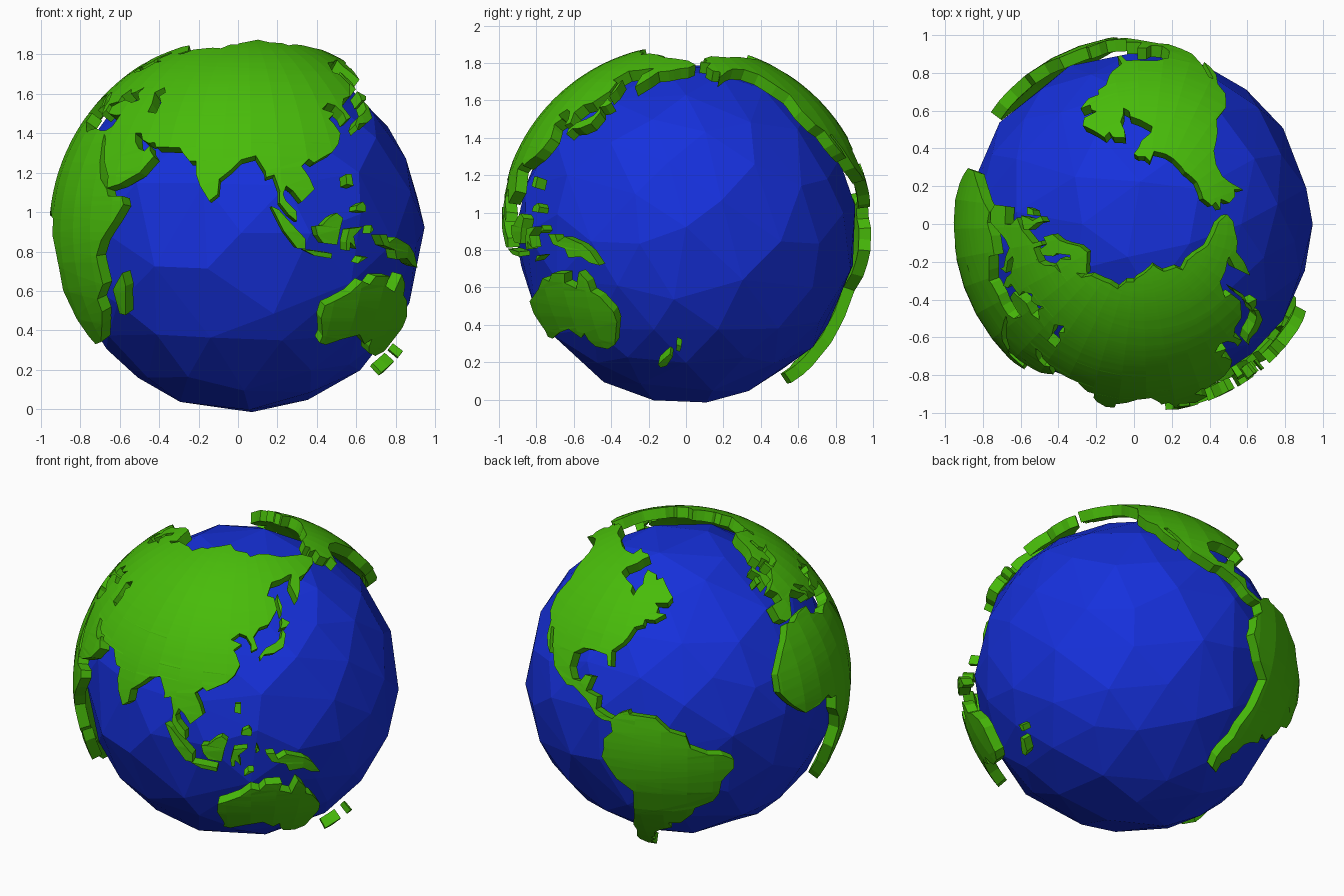
import bpy, bmesh
from math import sin, cos, radians
from mathutils import Vector
from mathutils.geometry import tessellate_polygon

LAND_CENTRE = Vector((0.042, 0, 0.9))
R_OUT, R_IN, FRONT_LON = 1.0, 0.935, 88.5


def paint(name, rgb):
    m = bpy.data.materials.new(name)
    m.diffuse_color = (*rgb, 1)
    return m


GREEN = paint("green", (0.065, 0.5, 0.003))
BLUE = paint("blue", (0.008, 0.03, 0.72))


def on_globe(lon, lat, r):
    a, b = radians(lon - FRONT_LON), radians(lat)
    return LAND_CENTRE + r * Vector((sin(a) * cos(b), -cos(a) * cos(b), sin(b)))


def land(name, outline, holes=(), shift=0):
    """Fill a (lon, lat) outline, cut it on a 9 degree grid, wrap it and thicken it."""
    loops = [[Vector((x + shift, y, 0)) for x, y in lp] for lp in (outline, *holes)]
    bm = bmesh.new()
    vs = [bm.verts.new(p) for lp in loops for p in lp]
    for tri in tessellate_polygon(loops):
        if len(set(tri)) == 3:
            bm.faces.new([vs[i] for i in tri])
    for axis in (0, 1):
        n = Vector((1 - axis, axis, 0))
        lo, hi = min(p[axis] for p in loops[0]), max(p[axis] for p in loops[0])
        for k in range(-180, 200, 9):
            if lo < k < hi:
                bmesh.ops.bisect_plane(bm, geom=bm.verts[:] + bm.edges[:] + bm.faces[:],
                                       plane_co=n * k, plane_no=n)
    flat = bm.verts[:]
    ext = bmesh.ops.extrude_face_region(bm, geom=bm.faces[:], use_keep_orig=True)
    top = {g for g in ext["geom"] if isinstance(g, bmesh.types.BMVert)}
    for v in flat:
        v.co = on_globe(v.co.x, v.co.y, R_IN)
    for v in top:
        v.co = on_globe(v.co.x, v.co.y, R_OUT)
    bmesh.ops.recalc_face_normals(bm, faces=bm.faces[:])
    me = bpy.data.meshes.new(name)
    bm.to_mesh(me)
    bm.free()
    me.materials.append(GREEN)
    bpy.context.collection.objects.link(bpy.data.objects.new(name, me))


# Ocean ball: decimated icosphere for irregular low-poly facets
bpy.ops.mesh.primitive_ico_sphere_add(subdivisions=4, radius=0.905, location=(0.03, 0, 0.895))
ocean = bpy.context.object
ocean.name = "ocean_ball"
ocean.data.materials.append(BLUE)
dec = ocean.modifiers.new("facets", 'DECIMATE')
dec.ratio = 0.17

# Eurasia: southern, northern and Mediterranean coasts, with an inland sea
south = [(32.5, 31), (32.5, 29.8), (34.5, 28), (38, 21), (41.5, 16.5), (42, 12.8), (47, 14), (51, 16),
         (54, 17.5), (56, 20), (58, 22.5), (56, 24.5), (55.5, 26), (54, 24.2), (51.5, 25), (49.5, 27),
         (48, 30), (50.5, 30), (52, 27.8), (55, 26.7), (57, 27), (58, 25.5), (66.5, 25.3), (68, 23.5),
         (70.5, 21), (72.7, 21), (73, 17), (74.5, 13.5), (77.5, 9), (80, 11), (80.3, 15.5), (84, 18.5),
         (87, 21.5), (91.5, 22.7), (94.3, 18), (94.5, 16), (97, 16.8), (98.5, 12), (98.3, 8.5), (101, 5),
         (103.5, 3), (103.3, 6), (100.3, 9), (99.5, 11), (100.5, 13.5), (102.5, 12), (105, 8.7),
         (107, 10.5), (109.3, 12.5), (108, 16), (105.8, 19.5), (108.5, 21.7), (110, 20.5), (114, 22.5),
         (117, 23.8), (120, 26.5), (122, 30), (120.5, 33.5), (119.3, 35), (122.5, 37), (118, 38.5),
         (121.5, 40.7), (124.5, 39.8), (126.5, 37), (126.5, 34.5), (129.2, 35.5), (127.7, 39.5), (130.5, 42.5)]
north = [(135, 43.5), (140.5, 48.5), (140.5, 53), (137, 54), (142, 59), (149, 59.5), (155, 60.5), (158, 60.5),
         (153, 57), (153, 50.5), (158.5, 55), (162, 58.5), (168, 59), (175, 60.5), (180, 61),
         (185, 63), (180, 66), (170, 67.5), (160, 68.5), (150, 71), (140, 72), (130, 71), (127, 73),
         (113, 74), (104, 77), (95, 75.5), (82, 73), (80.5, 72), (73, 71.5), (68, 68.5), (60, 69),
         (54, 68.5), (44, 67.5), (40, 64.7), (35, 64.3), (41, 66.7), (33, 69.3), (26, 71), (18, 69.5),
         (13, 66), (10, 63.8), (5, 61.5), (6, 58.2), (10.5, 59), (12.5, 56), (16, 56.5), (18.5, 60),
         (17.5, 61.5), (22, 65.5), (25, 65), (21.5, 62), (23, 60), (30, 60), (24, 59), (21.5, 56),
         (19, 54.5), (11, 54), (10.5, 57.5), (8, 57), (8.5, 54), (4, 52), (1.5, 50.5), (-4.5, 48.5),
         (-1.2, 46), (-1.5, 43.5), (-9, 43.3), (-9, 38)]
mediterranean = [(-6, 36.5), (-2, 36.8), (0, 39), (3.2, 42), (5, 43.3), (8.8, 44.4), (12, 42), (15.7, 40),
                 (16, 38), (17, 39.2), (18.3, 40), (14, 42.5), (12.5, 45), (14, 45), (19.3, 42), (20, 39.5),
                 (22.5, 36.5), (24, 38), (23, 40.3), (26, 40.8), (28.8, 41.3), (28, 43.5), (31, 46.3),
                 (33.5, 44.5), (36, 45.2), (39, 47), (38, 44.5), (41.5, 42), (38, 41), (33, 42), (30, 41.1),
                 (29, 40.6), (26.5, 39.5), (27.5, 37), (30.5, 36.5), (34, 36.2), (36, 36.5), (35, 32.5)]
inland_sea = [(47.5, 45), (51, 47), (53, 45), (51, 43.5), (53.5, 41), (53.5, 37), (49.5, 37.5), (49.5, 40.5)]
land("eurasia", south + north + mediterranean, [inland_sea])

land("africa", [
    (32.5, 31), (29, 30.9), (25, 31.7), (20, 31), (19, 30.3), (15.3, 32.3), (10.5, 34), (10.5, 37), (3, 36.8),
    (-2, 35), (-6, 35.8), (-10.5, 31), (-14, 27.7), (-19, 21), (-19.3, 14.7), (-16.5, 11), (-14, 8.5),
    (-9, 4.5), (-2, 4.9), (4, 6.3), (6, 4.3), (9.5, 4), (9, -1), (12, -5), (13.5, -10), (12, -17), (15, -26),
    (18, -32), (20, -34.7), (26, -34), (32.5, -28), (35.3, -24), (35, -20), (39.5, -15.5), (38.5, -7),
    (41, -2.5), (46, 3), (49.5, 8), (48.5, 10.5), (43, 10.5), (42, 12.5), (38.5, 15.5), (36, 20.5),
    (33.5, 27), (32.5, 29.8)])

# North America: arctic and Atlantic coast, then gulf and Pacific coast
arctic_atlantic = [
    (-168, 65), (-162, 66), (-164, 67.5), (-156, 69.5), (-141, 68.5), (-128, 69), (-115, 67.5), (-108, 67),
    (-98, 67), (-96, 70.5), (-91, 69), (-85, 69), (-82, 68), (-86, 66), (-88, 64), (-94, 61),
    (-94.5, 58.7), (-88, 56.7), (-82.3, 55), (-82, 53), (-79.5, 51.5), (-78.8, 54), (-76.7, 56.5), (-78, 59.5),
    (-77.5, 62.3), (-70, 61), (-69, 58.8), (-65, 60), (-62, 57), (-57.5, 52.5), (-60, 50.2), (-66.5, 50),
    (-64.5, 48.5), (-65, 46.5), (-60.5, 46.2), (-65.5, 43.7), (-70, 43.7), (-70.3, 41.7), (-74, 40.5),
    (-76, 36.5), (-77.5, 34.5), (-81.3, 31.3), (-80.2, 26)]
gulf_pacific = [
    (-81.5, 26), (-83, 29.5), (-89.5, 30), (-94, 29.5), (-97.5, 27), (-97.5, 22), (-95, 18.5), (-91.5, 18.6),
    (-90, 21.2), (-87, 21.3), (-88.5, 16), (-83.5, 15), (-83.5, 10.8), (-80, 9.4), (-77.3, 8.6), (-77.7, 7.5),
    (-80.5, 7.5), (-83.5, 8.6), (-86, 11.5), (-88, 13.2), (-94, 16.2), (-97, 15.8), (-105, 20), (-109, 25.5),
    (-113, 31.2), (-114.7, 31), (-111.5, 26.5), (-109.5, 23.2), (-112.2, 25), (-115, 28), (-117, 32.5),
    (-121, 34.8), (-124.3, 40.3), (-124, 47), (-128, 51), (-133, 57), (-140, 59.8), (-148, 60.3), (-153, 59),
    (-160, 55.5), (-158, 58.5), (-162, 59), (-165, 61.5), (-161, 64)]
land("north_america", arctic_atlantic + gulf_pacific, shift=-3)

land("south_america", [
    (-77.3, 8.6), (-75, 10.8), (-71.7, 12.2), (-71, 11), (-62, 10.5), (-57, 6), (-51.5, 4.3), (-50, 0),
    (-44, -2.7), (-39, -3.3), (-35, -5.5), (-35, -9), (-39, -13.5), (-39.5, -19), (-41.5, -22.5), (-48, -25.5),
    (-48.7, -28.5), (-53.5, -34), (-58.3, -34), (-57, -37), (-62, -39), (-65, -41.5), (-65.5, -45),
    (-67.5, -46.3), (-66, -48), (-69, -51), (-67, -54.5), (-72, -54), (-75, -50), (-75, -46.5), (-73, -41.5),
    (-73.5, -37), (-71.5, -30), (-70.3, -18.5), (-76, -14), (-81, -6), (-80, -2.5), (-80, 1), (-77, 4),
    (-77.7, 7.5)], shift=-3)

land("australia", [
    (114, -22), (113.5, -26), (115.7, -32), (115.2, -34.3), (118, -35), (124, -33), (131, -31.5), (135.5, -34.8),
    (138, -33), (138.5, -35.5), (140.5, -38), (146, -39), (150, -37.3), (153.5, -29), (153, -25.5), (149, -20.5),
    (146, -18.8), (145.3, -15.5), (142.5, -12.5), (141.5, -15), (140.5, -17.8), (136, -16), (136.8, -13),
    (131, -13), (129, -15.5), (126, -14.5), (122.3, -18), (117, -20.7)])

# Islands
land("africa_east_island", [(48.5, -12), (49, -16), (46, -25), (43.5, -24.5), (43.5, -17)])
land("britain", [(-5.5, 50), (1, 51.2), (1.5, 53), (-2, 56), (-3, 58.6), (-6, 57.5), (-3.3, 54.5), (-4.8, 52.5)])
land("ireland", [(-10, 52), (-6.3, 52.3), (-6, 55), (-9, 54.3)])
land("japan_main", [(130, 31.3), (131.8, 33.3), (135.7, 33.5), (140, 35.2), (142, 39.5), (141, 41.4),
                    (139.5, 38.5), (136.8, 37), (132.5, 35.5), (129.8, 33)])
land("japan_north", [(140, 41.6), (143.2, 42), (145.3, 43.4), (141.8, 45.4), (141.2, 43.3)])
land("sakhalin", [(142, 46.3), (143.6, 49.2), (143, 54.2), (142, 52)])
land("luzon", [(120.2, 14), (122.5, 13.5), (122.5, 17), (120.4, 17)])
land("mindanao", [(122.5, 6.2), (126, 5.8), (126.3, 7.5), (125.3, 8.8), (123, 7.7)])
land("sumatra", [(95.8, 7.5), (98, 6.5), (103.5, 0.5), (106, -2), (106, -5), (103.5, -4.8), (99.5, 0.2)])
land("java", [(105.5, -5.3), (108.5, -5.5), (114.4, -6.3), (114.4, -7.8), (109, -7)])
land("borneo", [(109, 1.7), (111.3, 2), (114, 4.5), (116, 5.5), (118, 4), (117, 1), (116, -3.8), (111.5, -3.3),
                (109.7, -1)])
land("sulawesi", [(119.3, -5.5), (120.4, -5.5), (120.5, -3), (122.5, -5), (121.6, -1.3), (124.8, 1.5), (120, 0.9),
                  (119, -3)])
land("halmahera", [(127.5, -0.5), (128.8, 0.5), (128, 2)])
land("timor", [(123.5, -9.3), (127, -7.4), (125, -7.4)])
land("new_guinea", [(131, -0.8), (134, -0.8), (135, -3.2), (138, -1.6), (144.5, -3.9), (147.5, -6.2), (150.5, -10.5),
                    (147, -9.7), (144, -7.8), (139, -8.1), (137.8, -5.3), (133, -4)])
land("zealand_south", [(172, -41), (173, -42.2), (170, -46), (167, -46.8), (166.2, -45.5), (169, -43.2)])
land("zealand_north", [(174.8, -37.2), (176.8, -38), (176, -40), (174.6, -39.5)])
